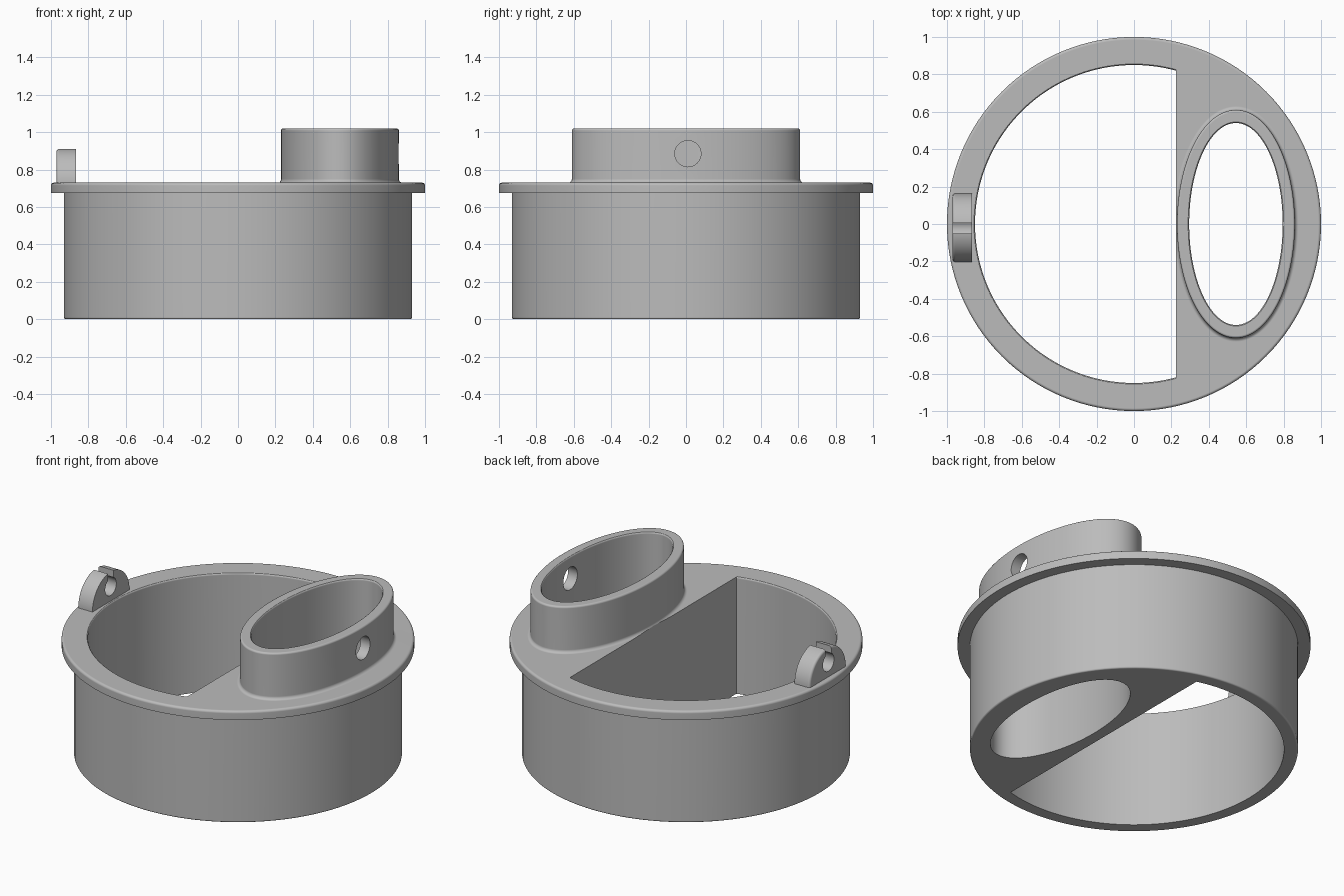
import bpy, bmesh, math
from mathutils import Matrix

if "Cube" in bpy.data.objects:
    bpy.data.objects.remove(bpy.data.objects["Cube"])

SEG = 128
grey = bpy.data.materials.new("plain_grey")
grey.use_nodes = True
grey.diffuse_color = (0.5, 0.5, 0.5, 1)
grey.node_tree.nodes["Principled BSDF"].inputs["Base Color"].default_value = (0.5, 0.5, 0.5, 1)


def loft(name, rings):
    """Closed solid through rings, each a list of points of equal count."""
    bm = bmesh.new()
    rows = [[bm.verts.new(p) for p in ring] for ring in rings]
    n = len(rows[0])
    for a, b in zip(rows, rows[1:]):
        for i in range(n):
            j = (i + 1) % n
            bm.faces.new((a[i], a[j], b[j], b[i]))
    bm.faces.new(rows[0][::-1])
    bm.faces.new(rows[-1])
    bmesh.ops.recalc_face_normals(bm, faces=bm.faces)
    me = bpy.data.meshes.new(name)
    bm.to_mesh(me)
    bm.free()
    me.materials.append(grey)
    ob = bpy.data.objects.new(name, me)
    bpy.context.collection.objects.link(ob)
    return ob


def ellipse(rx, ry, z, cx=0.0, n=SEG):
    return [(cx + rx * math.cos(t), ry * math.sin(t), z)
            for t in (2 * math.pi * i / n for i in range(n))]


def d_shape(r, z, wall=0.225):
    """Circle cut off by a straight wall."""
    a = math.acos(wall / r)
    span = 2 * math.pi - 2 * a
    return [(r * math.cos(a + span * i / SEG), r * math.sin(a + span * i / SEG), z)
            for i in range(SEG + 1)]


def fillet(r0, z0, r, start, end, steps=4):
    """Quarter arc of (radius, height) pairs about a centre."""
    angles = [math.radians(start + (end - start) * i / steps) for i in range(steps + 1)]
    return [(r0 + r * math.cos(t), z0 + r * math.sin(t)) for t in angles]


def combine(target, tool, operation):
    mod = target.modifiers.new(operation, 'BOOLEAN')
    mod.operation = operation
    mod.solver = 'EXACT'
    mod.object = tool
    bpy.context.view_layer.update()
    deps = bpy.context.evaluated_depsgraph_get()
    me = bpy.data.meshes.new_from_object(target.evaluated_get(deps))
    target.modifiers.clear()
    target.data = me
    bpy.data.objects.remove(tool)


def finish(ob):
    bpy.ops.object.select_all(action='DESELECT')
    ob.select_set(True)
    bpy.context.view_layer.objects.active = ob
    bpy.ops.object.shade_smooth_by_angle(angle=math.radians(32))
    mod = ob.modifiers.new("flat_caps", 'WEIGHTED_NORMAL')
    mod.keep_sharp = True


# Cup with overhanging flange
profile = (fillet(0.92, 0.01, 0.01, -90, 0) + [(0.93, 0.675), (1.0, 0.675)]
           + fillet(0.985, 0.715, 0.015, 0, 90))
body = loft("cup_body", [ellipse(r, r, z) for r, z in profile])

# Oval spout with a flared foot
CX, RX, RY = 0.545, 0.315, 0.61
offsets = ([(0.02, 0.7)] + fillet(0.02, 0.75, 0.02, 270, 180)
           + fillet(-0.012, 1.008, 0.012, 0, 90))
spout = loft("oval_spout", [ellipse(RX + d, RY + d, z, CX) for d, z in offsets])
combine(body, spout, 'UNION')

# Half-moon opening, straight on one side
arc = [(0.85, -0.1)] + fillet(0.862, 0.72, 0.012, 180, 90) + [(0.862, 1.2)]
combine(body, loft("opening_cutter", [d_shape(r, z) for r, z in arc]), 'DIFFERENCE')

# Oval bore through the spout and the cup
bore = [(0.0, -0.1)] + fillet(0.012, 1.01, 0.012, 180, 90) + [(0.012, 1.2)]
combine(body, loft("bore_cutter", [ellipse(0.25 + d, 0.54 + d, z, CX) for d, z in bore]),
        'DIFFERENCE')


def cross_pin(name, r, x0, x1, y, z):
    """Cylinder along x."""
    ob = loft(name, [ellipse(r, r, 0, n=48), ellipse(r, r, x1 - x0, n=48)])
    ob.data.transform(Matrix.Translation((x0, y, z)) @ Matrix.Rotation(math.pi / 2, 4, 'Y'))
    return ob


# Round hole in the outer wall of the spout
combine(body, cross_pin("side_hole_cutter", 0.07, 0.65, 1.0, 0.01, 0.885), 'DIFFERENCE')
finish(body)


# Arched lug on the flange with an open pin hole
def arch(r, x):
    top = [(x, -0.02 + r * math.cos(t), 0.73 + r * math.sin(t))
           for t in (math.pi * i / 40 for i in range(41))]
    return top + [(x, -0.02 - r, 0.72), (x, -0.02 + r, 0.72)]


rounded = [(0.183 - 0.015 + dr, -0.955 - dx) for dr, dx in fillet(0, 0, 0.015, 90, 0)]
lug = loft("arched_lug", [arch(r, x) for r, x in rounded] + [arch(0.183, -0.865)])
combine(lug, cross_pin("pin_hole_cutter", 0.055, -1.1, -0.7, -0.022, 0.82), 'DIFFERENCE')
slot = loft("slot_cutter", [[(x, y, z) for x, y in
            ((-1.1, -0.05), (-0.7, -0.05), (-0.7, 0.006), (-1.1, 0.006))] for z in (0.82, 1.0)])
combine(lug, slot, 'DIFFERENCE')
finish(lug)
